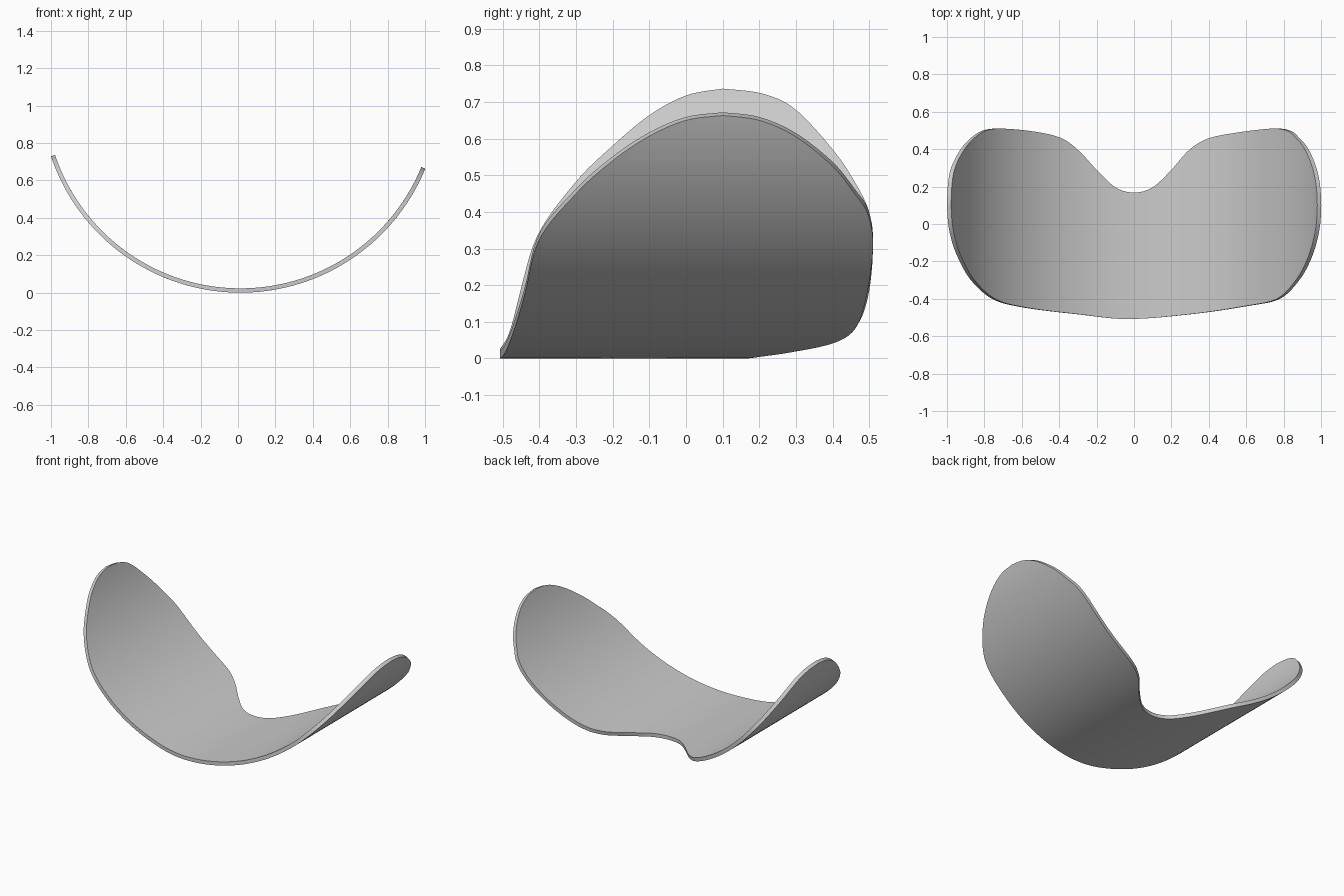
import bpy, bmesh, math
from mathutils import Vector

if "Cube" in bpy.data.objects:
    bpy.data.objects.remove(bpy.data.objects["Cube"])

R, CX, THICK = 1.068, 0.013, 0.023   # cylinder radius, axis offset, shell thickness


def from_x(x, y):
    return Vector((math.asin((x - CX) / R), y))


def from_z(side, z, y):
    return Vector((side * math.acos(1 - z / R), y))


def spline(pts, steps):
    # Catmull-Rom curve through (angle, y) points
    p = [pts[0]] + pts + [pts[-1]]
    out = []
    for k in range(1, len(p) - 2):
        a, b, c, d = p[k - 1:k + 3]
        for s in range(steps):
            t = s / steps
            out.append(0.5 * (2 * b + (c - a) * t + (2 * a - 5 * b + 4 * c - d) * t * t
                              + (3 * b - a - 3 * c + d) * t ** 3))
    out.append(pts[-1])
    return out


def resample(pts, n):
    # even spacing along the curve
    acc = [0.0]
    for a, b in zip(pts, pts[1:]):
        acc.append(acc[-1] + (b - a).length)
    out, k = [], 0
    for i in range(n + 1):
        d = acc[-1] * i / n
        while k < len(pts) - 2 and acc[k + 1] < d:
            k += 1
        f = (d - acc[k]) / max(acc[k + 1] - acc[k], 1e-9)
        out.append(pts[k].lerp(pts[k + 1], min(f, 1)))
    return out


# outline, left tip to right tip: front edge and notched back edge
left_tip, right_tip = from_z(-1, .729, .10), from_z(1, .663, .10)
front = [left_tip] + [from_z(-1, z, y) for z, y in
                      [(.71, 0), (.655, -.1), (.57, -.2), (.47, -.3), (.33, -.4)]]
front += [from_x(x, y) for x, y in
          [(-.6, -.445), (-.3, -.483), (-.03, -.508), (.3, -.483), (.6, -.44)]]
front += [from_z(1, z, y) for z, y in
          [(.325, -.4), (.45, -.3), (.54, -.2), (.607, -.1), (.65, 0)]] + [right_tip]
back = [left_tip] + [from_z(-1, z, y) for z, y in
                     [(.715, .21), (.67, .3), (.56, .4), (.47, .46), (.385, .5)]]
back += [from_x(x, y) for x, y in
         [(-.72, .51), (-.55, .495), (-.4, .46), (-.3, .39), (-.2, .285), (-.1, .195), (0, .168),
          (.1, .195), (.2, .285), (.3, .395), (.4, .455), (.55, .487), (.75, .51)]]
back += [from_z(1, z, y) for z, y in
         [(.39, .498), (.45, .46), (.525, .4), (.605, .3), (.65, .2)]] + [right_tip]

N, M = 140, 20
fr, bk = resample(spline(front, 12), N), resample(spline(back, 12), N)

# curved sheet, grid between the two edges wrapped on the cylinder
bm = bmesh.new()
grid = []
for a, b in zip(fr, bk):
    col = []
    for j in range(M + 1):
        th, y = a.lerp(b, j / M)
        col.append(bm.verts.new((CX + R * math.sin(th), y, R - R * math.cos(th))))
    grid.append(col)
for i in range(N):
    for j in range(M):
        bm.faces.new((grid[i][j], grid[i][j + 1], grid[i + 1][j + 1], grid[i + 1][j]))
bmesh.ops.remove_doubles(bm, verts=bm.verts, dist=1e-5)
mesh = bpy.data.meshes.new("curved_shell")
bm.to_mesh(mesh)
bm.free()
shell = bpy.data.objects.new("curved_shell", mesh)
bpy.context.collection.objects.link(shell)

# thickness grows inward
solid = shell.modifiers.new("thickness", 'SOLIDIFY')
solid.thickness = THICK
solid.offset = -1

bpy.context.view_layer.objects.active = shell
shell.select_set(True)
bpy.ops.object.modifier_apply(modifier="thickness")
bpy.ops.object.shade_smooth_by_angle(angle=math.radians(35))
